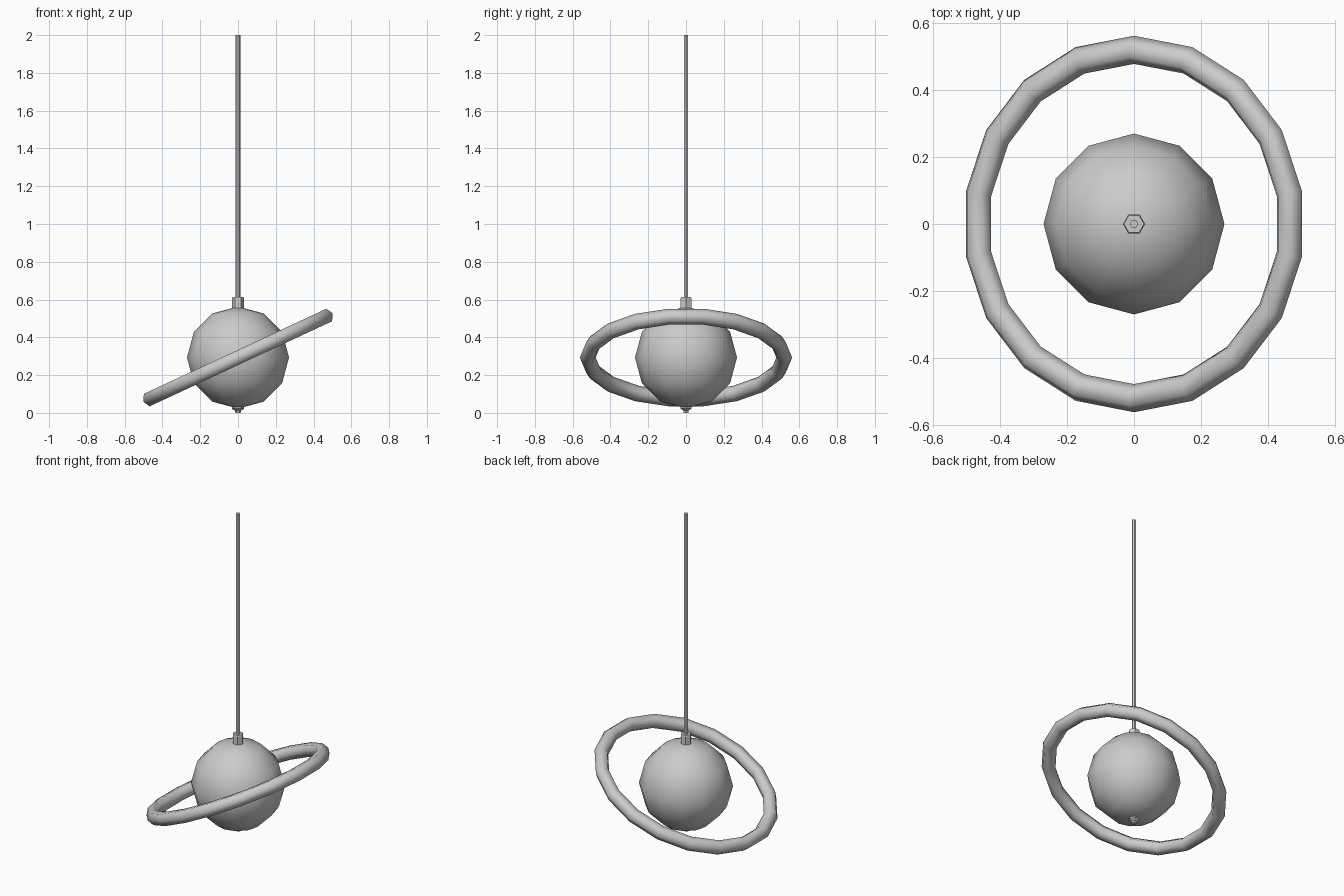
import bpy, bmesh
from math import radians, pi, cos, sin

if "Cube" in bpy.data.objects:
    bpy.data.objects.remove(bpy.data.objects["Cube"])

CENTRE = 0.293


def lathe(name, profile, sides=6):
    """Closed turned part from (radius, z) pairs, bottom to top."""
    bm = bmesh.new()
    rings = [[bm.verts.new((r * cos(2 * pi * i / sides), r * sin(2 * pi * i / sides), z))
              for i in range(sides)] for r, z in profile]
    for a, b in zip(rings, rings[1:]):
        for i in range(sides):
            j = (i + 1) % sides
            bm.faces.new((a[i], a[j], b[j], b[i]))
    bm.faces.new(rings[0][::-1])
    bm.faces.new(rings[-1])
    mesh = bpy.data.meshes.new(name)
    bm.to_mesh(mesh)
    bm.free()
    obj = bpy.data.objects.new(name, mesh)
    bpy.context.collection.objects.link(obj)
    return obj


# Globe of the lamp
bpy.ops.mesh.primitive_uv_sphere_add(segments=12, ring_count=6, radius=0.27,
                                     location=(0, 0, CENTRE))
bpy.context.object.name = "globe"
bpy.ops.object.shade_smooth()

# Tilted ring around the globe, higher on the +x side
bpy.ops.mesh.primitive_torus_add(major_segments=18, minor_segments=6,
                                 major_radius=0.52, minor_radius=0.042,
                                 location=(0, 0, CENTRE),
                                 rotation=(radians(25), 0, radians(-90)))
bpy.context.object.name = "ring"
bpy.ops.object.shade_smooth()

# Hanging rod, top cap and bottom finial
lathe("hanging_rod", [(0.013, 0.58), (0.013, 2.0)])
lathe("top_cap", [(0.033, 0.54), (0.033, 0.605), (0.03, 0.613)])
lathe("bottom_finial", [(0.033, 0.045), (0.033, 0.022), (0.016, 0.012), (0.014, 0.0)][::-1])
